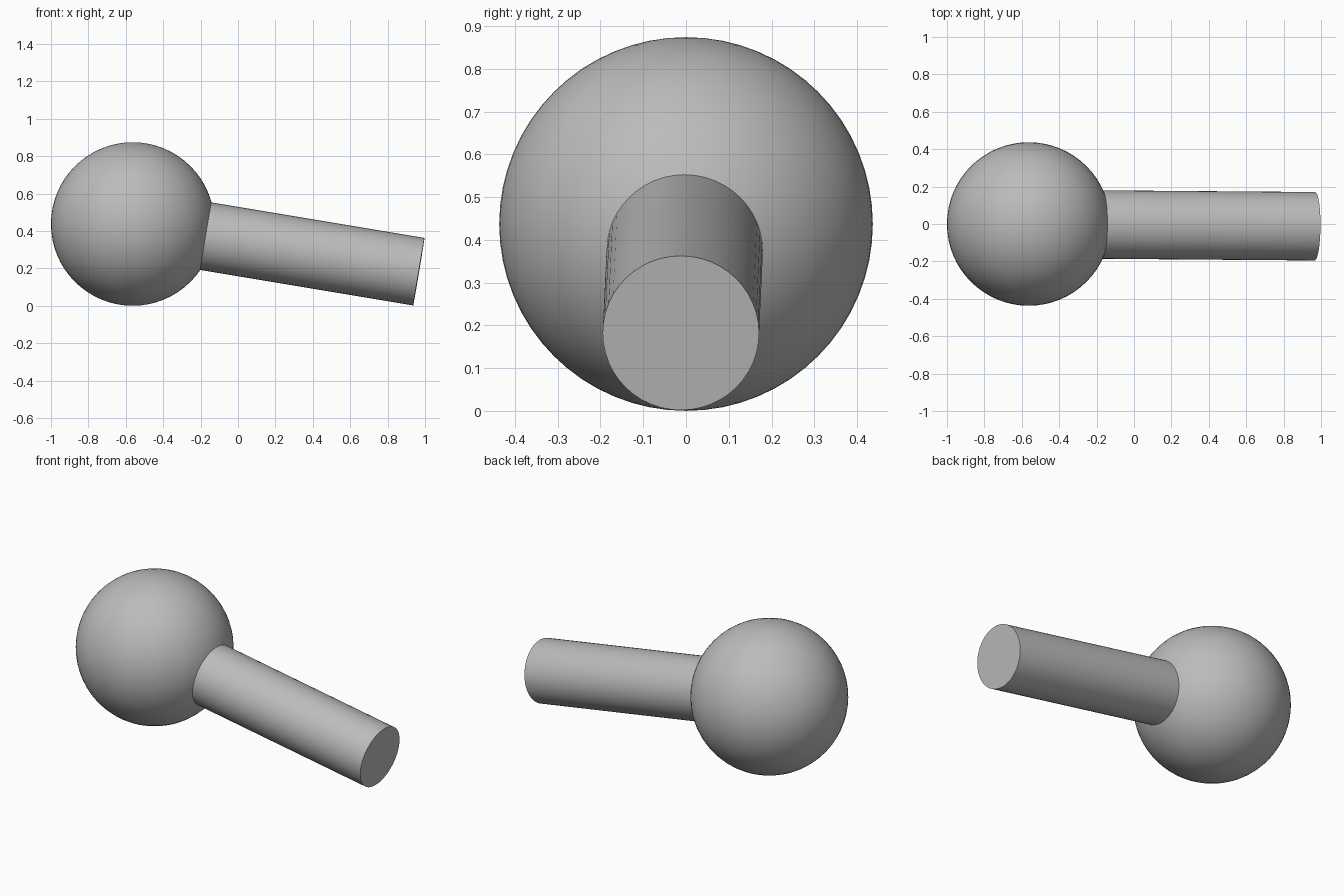
import bpy
from mathutils import Vector

cube = bpy.data.objects.get("Cube")
if cube:
    bpy.data.objects.remove(cube, do_unlink=True)

# Single plain grey
grey = bpy.data.materials.new("plain grey")
grey.use_nodes = True
colour = (0.5, 0.5, 0.5, 1)
grey.diffuse_color = colour
grey.node_tree.nodes["Principled BSDF"].inputs["Base Color"].default_value = colour


def finish(name):
    obj = bpy.context.object
    obj.name = name
    obj.data.materials.append(grey)
    bpy.ops.object.shade_smooth_by_angle()
    return obj


# Round ball
ball_radius = 0.437
centre = Vector((ball_radius - 1, 0, ball_radius))
bpy.ops.mesh.primitive_uv_sphere_add(
    segments=64, ring_count=32, radius=ball_radius, location=centre)
finish("ball")

# Straight rod pointing out of the ball, tilted slightly down
tip = Vector((0.967, -0.012, 0.182))
axis = (tip - centre).normalized()
root = centre + axis * 0.38
bpy.ops.mesh.primitive_cylinder_add(
    vertices=48, radius=0.183, depth=(tip - root).length,
    location=(tip + root) / 2, rotation=axis.to_track_quat("Z", "Y").to_euler())
finish("rod")
